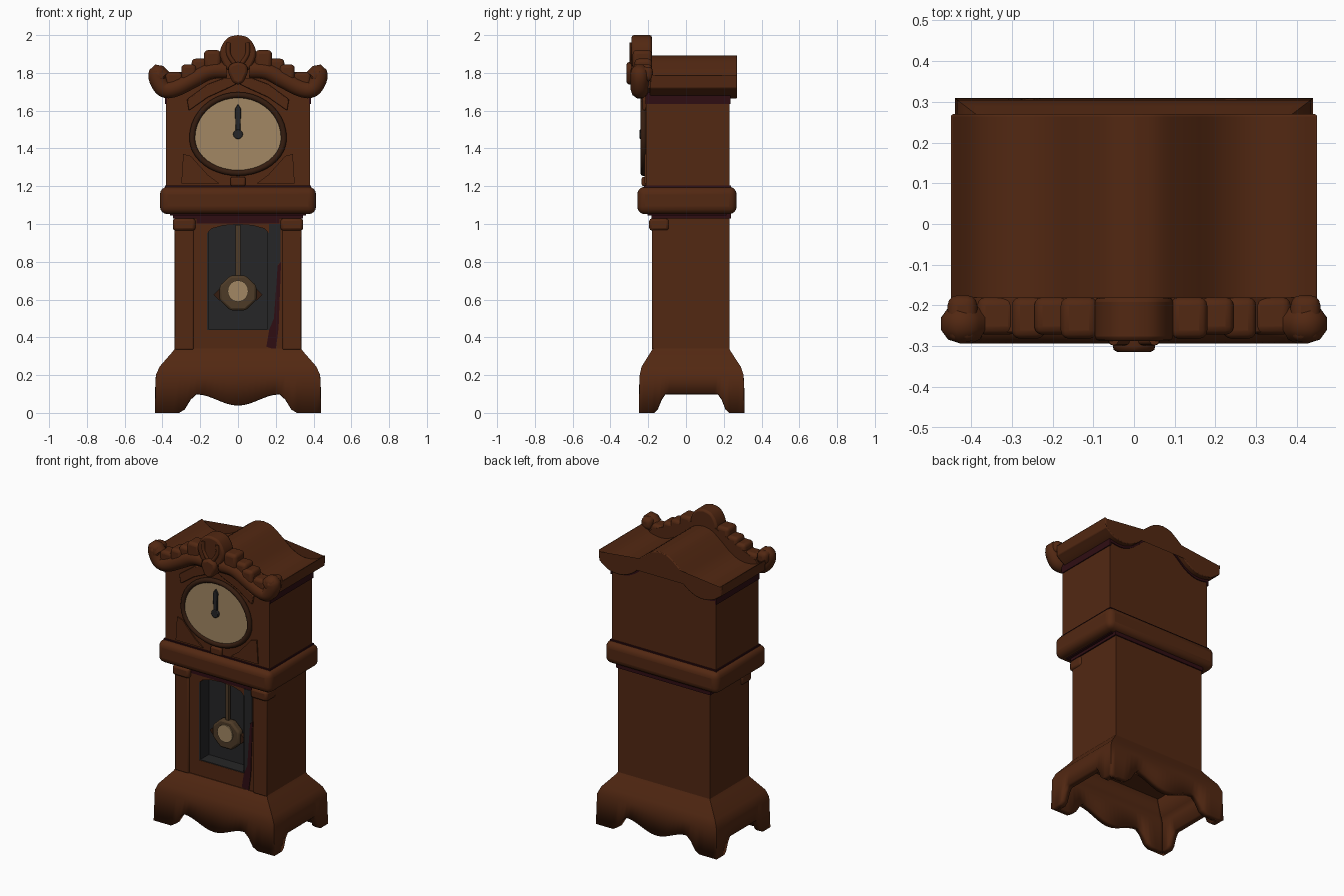
import bpy, bmesh, math
from mathutils import Vector

if "Cube" in bpy.data.objects:
    bpy.data.objects.remove(bpy.data.objects["Cube"])


def material(name, r, g, b):
    m = bpy.data.materials.new(name)
    m.use_nodes = True
    m.diffuse_color = (r, g, b, 1)
    m.node_tree.nodes["Principled BSDF"].inputs["Base Color"].default_value = (r, g, b, 1)
    m.node_tree.nodes["Principled BSDF"].inputs["Roughness"].default_value = 0.8
    return m


WOOD = material("brown wood", 0.085, 0.021, 0.006)
SHADE = material("dark plum wood", 0.028, 0.004, 0.006)
GREY = material("charcoal", 0.019, 0.019, 0.020)
CREAM = material("cream dial", 0.36, 0.245, 0.125)
BRASS = material("dull brass", 0.075, 0.043, 0.020)
RIM = material("dark rim", 0.035, 0.012, 0.005)


def finish(name, bm, mat, bevel=0.0, segments=2):
    bmesh.ops.recalc_face_normals(bm, faces=bm.faces[:])
    mesh = bpy.data.meshes.new(name)
    bm.to_mesh(mesh)
    bm.free()
    mesh.materials.append(mat)
    ob = bpy.data.objects.new(name, mesh)
    bpy.context.collection.objects.link(ob)
    if bevel:
        mod = ob.modifiers.new("bevel", 'BEVEL')
        mod.width, mod.segments = bevel, segments
    bpy.ops.object.select_all(action='DESELECT')
    ob.select_set(True)
    bpy.context.view_layer.objects.active = ob
    bpy.ops.object.shade_smooth_by_angle(angle=math.radians(40))
    return ob


def prism(name, pts, y0, y1, mat, bevel=0.0, segments=2):
    """Outline in x and z, pushed from y0 to y1."""
    bm = bmesh.new()
    face = bm.faces.new([bm.verts.new((x, y0, z)) for x, z in pts])
    new = bmesh.ops.extrude_face_region(bm, geom=[face])["geom"]
    bmesh.ops.translate(bm, vec=(0, y1 - y0, 0),
                        verts=[v for v in new if isinstance(v, bmesh.types.BMVert)])
    return finish(name, bm, mat, bevel, segments)


def box(name, x0, x1, y0, y1, z0, z1, mat, bevel=0.0, segments=2):
    return prism(name, [(x0, z0), (x1, z0), (x1, z1), (x0, z1)], y0, y1, mat, bevel, segments)


def tube(name, pts, radius, mat, closed=False):
    cu = bpy.data.curves.new(name, 'CURVE')
    cu.dimensions = '3D'
    cu.bevel_depth, cu.bevel_resolution = radius, 3
    cu.use_fill_caps = True
    sp = cu.splines.new('POLY')
    sp.points.add(len(pts) - 1)
    for p, co in zip(sp.points, pts):
        p.co = (*co, 1)
    sp.use_cyclic_u = closed
    cu.materials.append(mat)
    ob = bpy.data.objects.new(name, cu)
    bpy.context.collection.objects.link(ob)


def smooth(pts, n=5):
    """Catmull-Rom through the given points."""
    p = [Vector(q) for q in [pts[0]] + pts + [pts[-1]]]
    out = []
    for a, b, c, d in zip(p, p[1:], p[2:], p[3:]):
        for i in range(n):
            t = i / n
            out.append(0.5 * (2*b + (c-a)*t + (2*a-5*b+4*c-d)*t*t + (3*b-a-3*c+d)*t**3))
    return [tuple(q) for q in out + [p[-1]]]


def mirror(half):
    """Whole outline from its +x half, both ends on x = 0."""
    return half + [(-x, z) for x, z in reversed(half) if x > 1e-4]


def ellipse(rx, up, down, cz, n=40):
    ang = [2 * math.pi * i / n for i in range(n)]
    return [(rx * math.cos(a), cz + (up if math.sin(a) > 0 else down) * math.sin(a)) for a in ang]


# Base: hollow skirt with a scalloped lower edge
def scallop(t, dip):
    """Edge height, t from 0 in the middle to 1 at the corner."""
    if t < 0.5:
        return 0.10 - dip * (1 + math.cos(math.pi * t / 0.5)) / 2
    return 0.05 * (1 + math.cos(math.pi * min(1, (t - 0.5) / 0.2)))


def ring(hx, y0, y1, n=28):
    out = []
    for side in range(4):
        for i in range(n):
            t = 2 * i / n - 1
            u, v = [(t, -1), (1, t), (-t, 1), (-1, -t)][side]
            out.append((u * hx, (y0 + y1) / 2 + v * (y1 - y0) / 2,
                        scallop(abs(t), 0.06 if side % 2 == 0 else 0.0)))
    return out


bm = bmesh.new()
levels = [(0.44, -0.25, 0.31, None), (0.435, -0.245, 0.305, 0.20), (0.415, -0.235, 0.29, 0.245),
          (0.345, -0.185, 0.237, 0.325), (0.335, -0.175, 0.23, 0.34)]
loops = []
for hx, y0, y1, z in levels:
    loops.append([bm.verts.new((x, y, e if z is None else z)) for x, y, e in ring(hx, y0, y1)])
for a, b in zip(loops, loops[1:]):
    for i in range(len(a)):
        j = (i + 1) % len(a)
        bm.faces.new((a[i], a[j], b[j], b[i]))
bm.faces.new(loops[-1])
base = finish("base_skirt", bm, WOOD)
solid = base.modifiers.new("thickness", 'SOLIDIFY')
solid.thickness, solid.offset = 0.045, -1

# Trunk with the pendulum recess
box("trunk_back", -0.335, 0.335, -0.07, 0.23, 0.30, 1.06, WOOD)
box("trunk_rail_bottom", -0.335, 0.335, -0.17, -0.07, 0.30, 0.44, WOOD)
box("trunk_rail_top", -0.335, 0.335, -0.17, -0.07, 1.0, 1.06, WOOD)
for s, side in ((1, "left"), (-1, "right")):
    box(side + "_stile", *sorted((s * 0.165, s * 0.335)), -0.17, -0.07, 0.44, 1.0, WOOD)
    box(side + "_pilaster", *sorted((s * 0.235, s * 0.335)), -0.18, -0.165, 0.335, 1.0, WOOD, 0.006)
    box(side + "_pilaster_cap", *sorted((s * 0.225, s * 0.345)), -0.195, -0.09, 0.965, 1.03, WOOD, 0.015)
    box(side + "_recess_wall", *sorted((s * 0.157, s * 0.166)), -0.168, -0.07, 0.44, 1.0, GREY)
box("recess_back", -0.165, 0.165, -0.08, -0.069, 0.44, 1.0, GREY)
box("recess_floor", -0.165, 0.165, -0.168, -0.07, 0.436, 0.445, GREY)
prism("recess_arch", mirror([(0, 0.998), (0.08, 0.992), (0.14, 0.975), (0.165, 0.95),
                             (0.165, 1.002), (0, 1.002)]), -0.172, -0.07, WOOD)
prism("stile_dark_plate", [(0.165, 0.44), (0.19, 0.50), (0.21, 0.78), (0.224, 0.80),
                           (0.224, 1.0), (0.165, 1.0)], -0.175, -0.168, GREY)
prism("stile_plum_plate", [(0.15, 0.35), (0.20, 0.335), (0.215, 0.45), (0.228, 0.80), (0.21, 0.78),
                           (0.19, 0.50), (0.165, 0.44)], -0.175, -0.168, SHADE)
box("trunk_top_band", -0.343, 0.343, -0.183, 0.237, 1.028, 1.06, SHADE)
box("recess_top_band", -0.22, 0.22, -0.176, -0.168, 1.002, 1.03, SHADE)

# Pendulum
box("pendulum_rod", -0.012, 0.012, -0.115, -0.095, 0.70, 0.995, BRASS)
prism("pendulum_bob", [(0.105 * math.cos(math.pi * (i + 0.5) / 4), 0.635 + 0.10 * math.sin(math.pi * (i + 0.5) / 4))
                       for i in range(8)], -0.13, -0.08, BRASS, 0.012)
prism("pendulum_disc", ellipse(0.055, 0.057, 0.057, 0.645, 16), -0.138, -0.10, CREAM)
prism("pendulum_wings", mirror([(0, 0.67), (0.10, 0.655), (0.13, 0.625), (0.10, 0.595), (0, 0.60)]),
      -0.11, -0.085, RIM)

# Belt between trunk and hood
box("belt", -0.413, 0.413, -0.258, 0.268, 1.052, 1.197, WOOD, 0.04, 4)
box("belt_underside", -0.36, 0.36, -0.205, 0.215, 1.046, 1.056, SHADE)
box("belt_top_band", -0.387, 0.387, -0.222, 0.238, 1.19, 1.203, SHADE)

# Roof: waved slab, with the hood walls rising to meet it
half_top = smooth([(0, 1.893), (0.06, 1.88), (0.13, 1.83), (0.21, 1.765), (0.29, 1.735),
                   (0.38, 1.745), (0.45, 1.79)])
top = [(-x, z) for x, z in reversed(half_top[1:])] + half_top
prism("roof", top + [(x * 0.99, z - 0.07) for x, z in reversed(top)], -0.19, 0.27, WOOD, 0.008)


def hood_outline(w, low, drop):
    return [(-w, low)] + [(x, z - drop) for x, z in top if abs(x) <= w] + [(w, low)]


prism("hood", hood_outline(0.38, 1.18, 0.03), -0.213, 0.23, WOOD)
band = [(x, z - 0.03) for x, z in top if abs(x) < 0.385]
prism("hood_back_band", band + [(x, z - 0.055) for x, z in reversed(band)], 0.225, 0.236, SHADE)
for s, side in ((1, "left"), (-1, "right")):
    box(side + "_hood_band", *sorted((s * 0.375, s * 0.386)), -0.215, 0.236, 1.635, 1.70, SHADE)
    prism(side + "_hood_spandrel", [(s * 0.30, 1.215), (s * 0.10, 1.215), (s * 0.16, 1.26), (s * 0.25, 1.36),
                                    (s * 0.29, 1.37)], -0.221, -0.21, WOOD)
    # Swept cornice and stepped crest
    tube(side + "_cornice", [(s * x, -0.245, z) for x, z in smooth(
        [(0.40, 1.775), (0.425, 1.80), (0.425, 1.765), (0.39, 1.715), (0.33, 1.72),
         (0.24, 1.765), (0.15, 1.81), (0.06, 1.815)])], 0.048, WOOD)
    for i, (x0, x1, z) in enumerate([(0.09, 0.18, 1.92), (0.16, 0.245, 1.875), (0.22, 0.30, 1.845),
                                     (0.29, 0.385, 1.805)]):
        box(f"{side}_crest_step_{i + 1}", *sorted((s * x0, s * x1)), -0.282 + 0.01 * (i % 2), -0.18,
            z - 0.10, z, WOOD, 0.02, 3)
    box(side + "_scroll_end", *sorted((s * 0.385, s * 0.458)), -0.29, -0.175, 1.755, 1.832, WOOD, 0.025, 3)
box("hood_pendant", -0.04, 0.04, -0.235, -0.21, 1.20, 1.25, WOOD, 0.01)
prism("hood_arch_trim", mirror([(0, 1.745), (0.05, 1.72), (0.16, 1.67), (0.26, 1.60), (0.27, 1.66),
                                (0.16, 1.74), (0, 1.80)]), -0.23, -0.21, WOOD, 0.005)

# Crest fill, shell and keystone
prism("crest_board", mirror([(0, 1.95), (0.09, 1.90), (0.22, 1.84), (0.38, 1.77), (0.42, 1.72),
                             (0.36, 1.68), (0.24, 1.73), (0.12, 1.77), (0, 1.77)]), -0.265, -0.18, WOOD)
prism("crest_shell", mirror(smooth([(0, 2.0), (0.05, 1.988), (0.085, 1.945), (0.095, 1.89),
                                    (0.06, 1.82), (0, 1.80)], 3)), -0.288, -0.18, WOOD, 0.012)
prism("keystone", mirror([(0, 1.86), (0.045, 1.845), (0.055, 1.81), (0.03, 1.75), (0, 1.735)]),
      -0.315, -0.20, WOOD, 0.015)
for s, side in ((1, "left"), (-1, "right")):
    tube(side + "_shell_rib", [(s * x, -0.286, z) for x, z in
                               smooth([(0.02, 1.85), (0.05, 1.90), (0.05, 1.96)])], 0.012, WOOD)

# Dial, rim and hand
dial = ellipse(0.238, 0.228, 0.185, 1.455)
prism("dial", dial, -0.228, -0.20, CREAM)
tube("dial_rim", [(x * 1.02, -0.225, z) for x, z in dial], 0.016, RIM, True)
prism("hand", [(-0.012, 1.47), (0.012, 1.47), (0.016, 1.61), (0, 1.635), (-0.016, 1.61)],
      -0.24, -0.225, GREY, 0.003)
prism("hand_hub", ellipse(0.026, 0.026, 0.026, 1.475, 12), -0.245, -0.225, GREY, 0.004)
